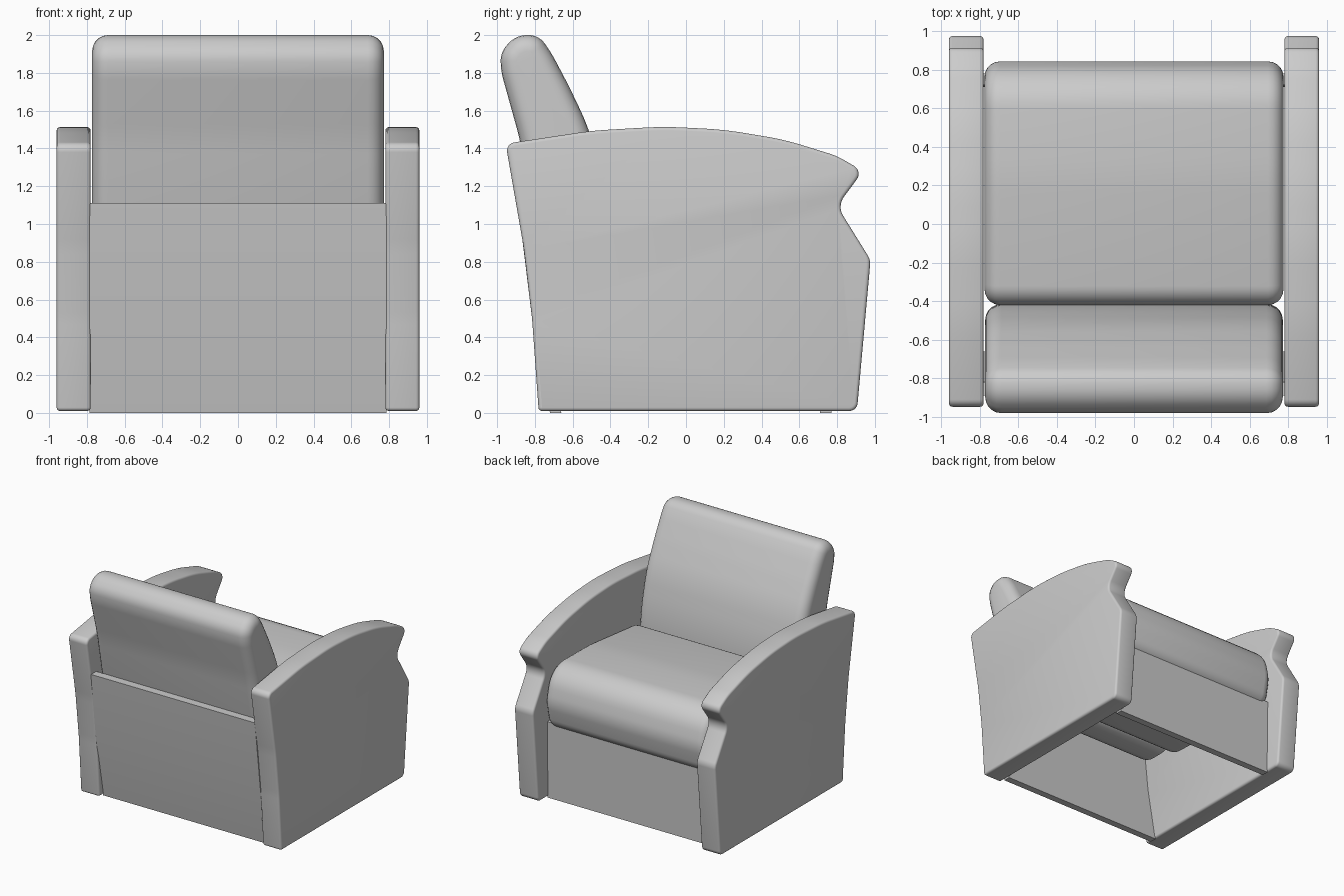
import bpy, bmesh, math
from mathutils import Vector

if "Cube" in bpy.data.objects:
    bpy.data.objects.remove(bpy.data.objects["Cube"])


def rounded(points, steps=8):
    """Turn (y, z, radius) corners into a filleted closed outline."""
    out = []
    n = len(points)
    for i, (y, z, r) in enumerate(points):
        p = Vector((y, z))
        a = Vector(points[i - 1][:2]) - p
        b = Vector(points[(i + 1) % n][:2]) - p
        limit = 0.48 * min(a.length, b.length) if r >= 0.3 else 0.6 * min(a.length, b.length)
        u, v = a.normalized(), b.normalized()
        half = u.angle(v) / 2
        t = min(r / math.tan(half), limit)
        if t < 1e-4:
            out.append(p)
            continue
        r = t * math.tan(half)
        c = p + (u + v).normalized() * (r / math.sin(half))
        d0, d1 = p + u * t - c, p + v * t - c
        turn = d0.angle_signed(d1)
        for k in range(steps + 1):
            ang = -turn * k / steps
            co, si = math.cos(ang), math.sin(ang)
            out.append(c + Vector((d0.x * co - d0.y * si, d0.x * si + d0.y * co)))
    return out


def prism(name, points, x0, x1, bevel, segments=4):
    """Extrude a side outline along x and round both end rims."""
    bm = bmesh.new()
    outline = rounded(points)
    left = bm.faces.new([bm.verts.new((x0, p.x, p.y)) for p in outline])
    right = bm.faces.new([bm.verts.new((x1, p.x, p.y)) for p in outline])
    bm.verts.ensure_lookup_table()
    n = len(outline)
    for i in range(n):
        j = (i + 1) % n
        bm.faces.new([bm.verts[i], bm.verts[j], bm.verts[n + j], bm.verts[n + i]])
    bmesh.ops.remove_doubles(bm, verts=bm.verts, dist=0.0005)
    bmesh.ops.recalc_face_normals(bm, faces=bm.faces)
    if bevel:
        rims = list(set(left.edges) | set(right.edges))
        bmesh.ops.bevel(bm, geom=rims, offset=bevel, segments=segments,
                        profile=0.5, affect='EDGES', clamp_overlap=False)
    mesh = bpy.data.meshes.new(name)
    bm.to_mesh(mesh)
    bm.free()
    ob = bpy.data.objects.new(name, mesh)
    bpy.context.collection.objects.link(ob)
    bpy.ops.object.select_all(action='DESELECT')
    ob.select_set(True)
    bpy.context.view_layer.objects.active = ob
    bpy.ops.object.shade_smooth_by_angle(angle=math.radians(35))
    return ob


# Side arms with the notched nose
arm = [(-0.78, 0.01, 0.02), (0.905, 0.01, 0.045), (0.977, 0.81, 0.09),
       (0.80, 1.095, 0.09), (0.937, 1.28, 0.05), (0.80, 1.36, 0.4),
       (0.52, 1.447, 1.5), (0.2, 1.500, 2), (-0.12, 1.516, 2),
       (-0.5, 1.494, 2), (-0.955, 1.425, 0.045), (-0.86, 0.88, 1.5),
       (-0.815, 0.5, 1.5)]
for side, x0, x1 in (("left", -0.96, -0.78), ("right", 0.78, 0.96)):
    prism(side + "_arm", arm, x0, x1, 0.018, 3)

# Seat cushion with a rolled front
prism("seat_cushion",
      [(-0.42, 0.65, 0.12), (0.80, 0.61, 0.12), (0.85, 0.86, 0.29),
       (0.78, 1.155, 0.23), (0.25, 1.15, 2), (-0.42, 1.08, 0.11)],
      -0.775, 0.775, 0.08, 5)

# Leaning back cushion with a rounded top
prism("back_cushion",
      [(-0.74, 0.72, 0.12), (-0.41, 0.72, 0.12), (-0.425, 1.15, 2),
       (-0.51, 1.5, 2), (-0.62, 1.73, 2), (-0.715, 1.91, 2), (-0.78, 2.0, 2),
       (-0.90, 2.0, 2), (-0.982, 1.91, 2), (-0.98, 1.81, 2), (-0.88, 1.45, 2)],
      -0.772, 0.772, 0.085, 5)

# Thin panels closing the frame, open underneath
prism("back_panel",
      [(-0.72, 0, 0), (-0.66, 0, 0), (-0.75, 0.5, 0), (-0.82, 1.11, 0),
       (-0.89, 1.11, 0), (-0.815, 0.5, 0)], -0.785, 0.785, 0)
prism("front_panel", [(0.71, 0, 0), (0.77, 0, 0), (0.78, 0.66, 0), (0.72, 0.66, 0)],
      -0.785, 0.785, 0)
